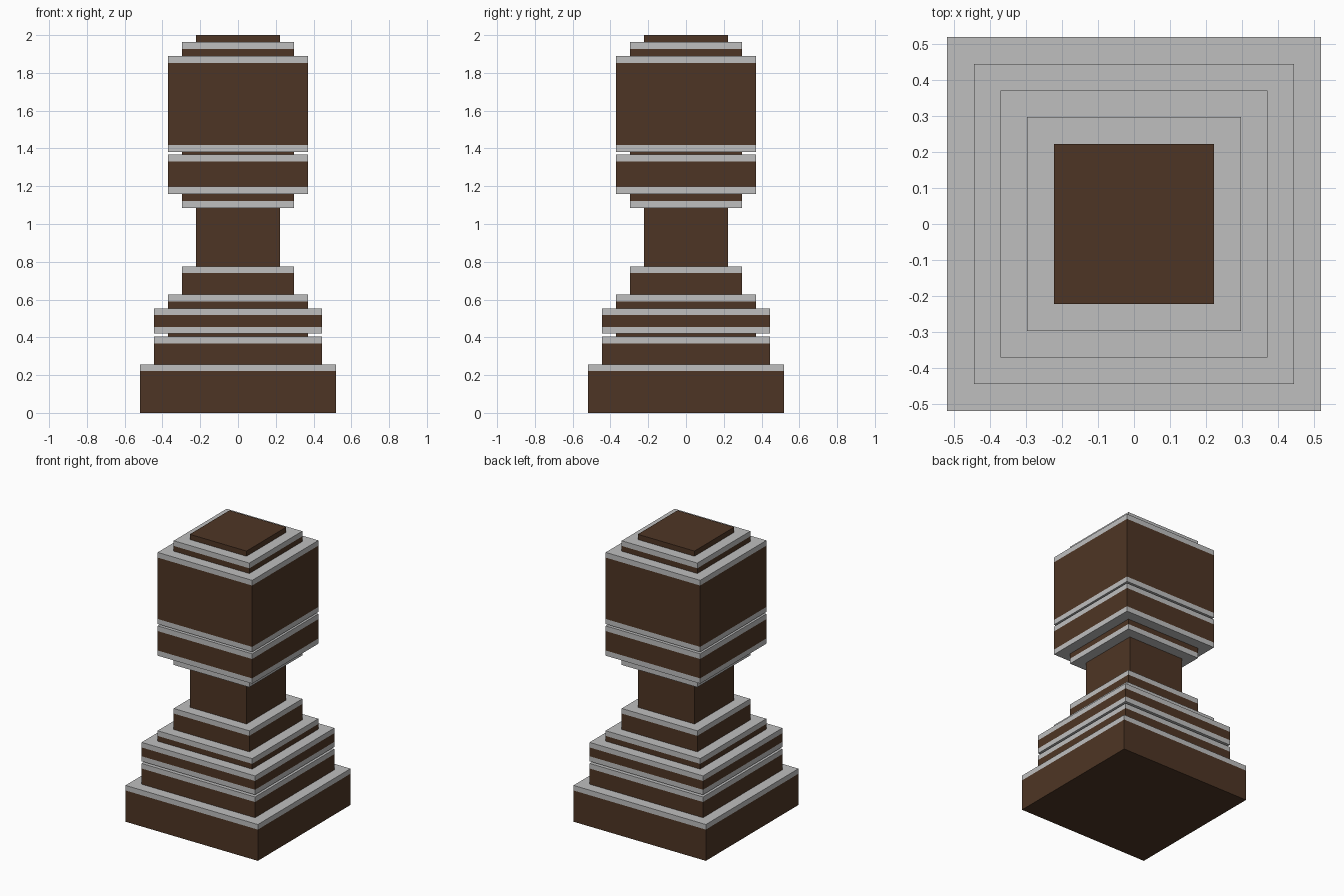
import bpy

if "Cube" in bpy.data.objects:
    bpy.data.objects.remove(bpy.data.objects["Cube"])


def material(name, rgb):
    m = bpy.data.materials.new(name)
    m.diffuse_color = (*rgb, 1)
    m.use_nodes = True
    m.node_tree.nodes["Principled BSDF"].inputs["Base Color"].default_value = m.diffuse_color
    return m


brown = material("dark brown", (0.076, 0.036, 0.018))
grey = material("light grey", (0.52, 0.52, 0.52))

STEP = 0.074   # every ledge is a whole number of steps wide


def slab(name, steps, z0, z1, mat):
    """Square slab between two heights, half width = steps * STEP."""
    bpy.ops.mesh.primitive_cube_add(size=1, location=(0, 0, (z0 + z1) / 2))
    ob = bpy.context.object
    ob.name = name
    ob.scale = (2 * steps * STEP, 2 * steps * STEP, z1 - z0)
    bpy.ops.object.transform_apply(location=False, rotation=False, scale=True)
    ob.data.materials.append(mat)


# Layers from bottom to top: name, half width in steps, top height, material
layers = [
    ("plinth", 7, 0.221, brown),
    ("plinth_trim", 7, 0.257, grey),
    ("lower_base", 6, 0.368, brown),
    ("lower_base_trim", 6, 0.404, grey),
    ("base_groove", 5, 0.419, brown),
    ("upper_base_bottom_trim", 6, 0.455, grey),
    ("upper_base", 6, 0.517, brown),
    ("upper_base_top_trim", 6, 0.553, grey),
    ("base_step", 5, 0.590, brown),
    ("base_step_trim", 5, 0.627, grey),
    ("collar", 4, 0.740, brown),
    ("collar_trim", 4, 0.776, grey),
    ("neck", 3, 1.084, brown),
    ("head_support_trim", 4, 1.121, grey),
    ("head_support", 4, 1.158, brown),
    ("lower_head_bottom_trim", 5, 1.195, grey),
    ("lower_head", 5, 1.332, brown),
    ("lower_head_top_trim", 5, 1.369, grey),
    ("head_groove", 4, 1.382, brown),
    ("head_bottom_trim", 5, 1.418, grey),
    ("head", 5, 1.852, brown),
    ("head_top_trim", 5, 1.889, grey),
    ("cap_step", 4, 1.926, brown),
    ("cap_trim", 4, 1.963, grey),
    ("cap_top", 3, 2.0, brown),
]

z = 0.0
for name, steps, top, mat in layers:
    slab(name, steps, z, top, mat)
    z = top
